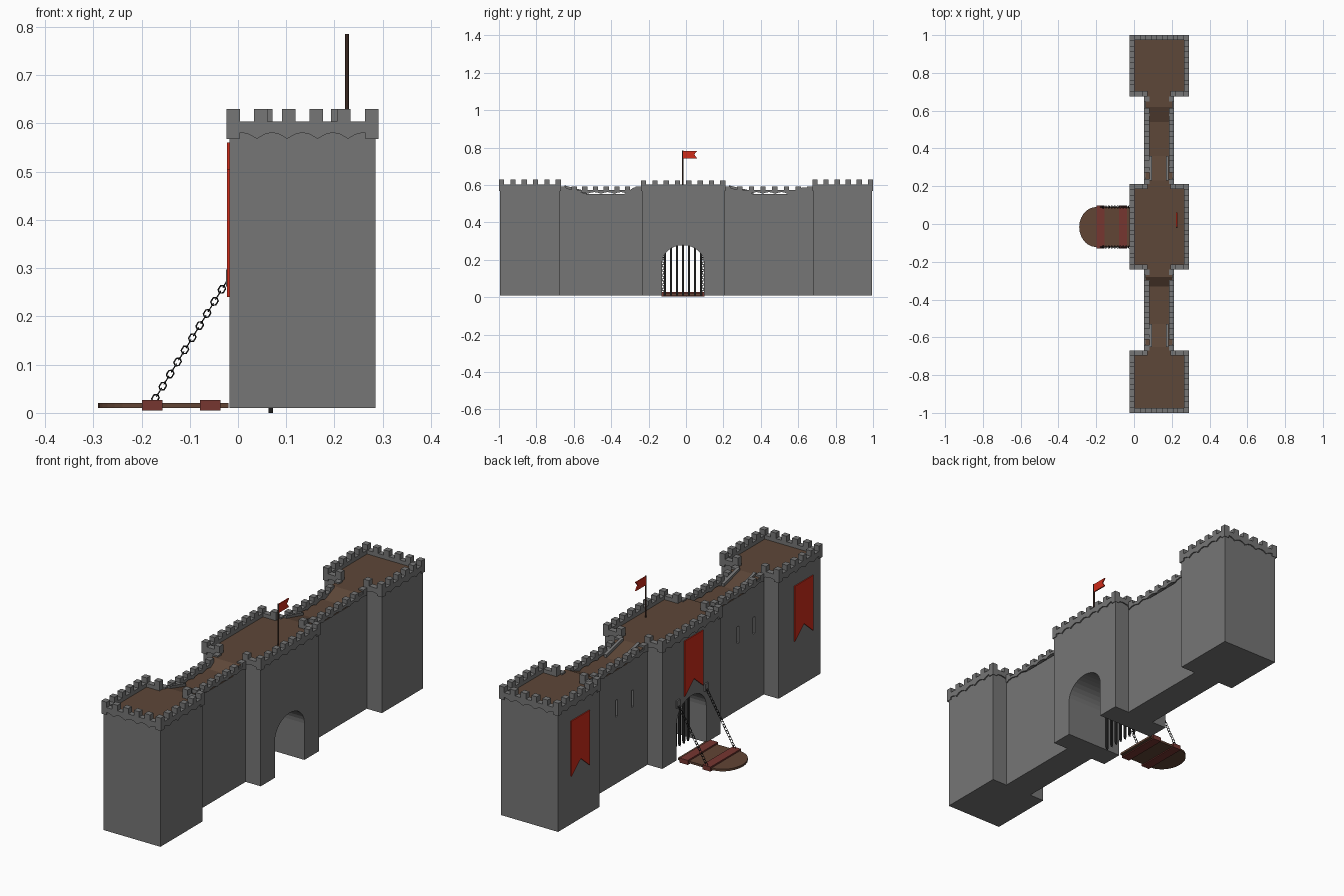
import bpy, bmesh, math
from mathutils import Vector

cube = bpy.data.objects.get("Cube")
if cube:
    bpy.data.objects.remove(cube)


def material(name, r, g, b):
    m = bpy.data.materials.new(name)
    m.use_nodes = True
    m.diffuse_color = (r, g, b, 1)
    node = next(n for n in m.node_tree.nodes if n.type == 'BSDF_PRINCIPLED')
    node.inputs["Base Color"].default_value = (r, g, b, 1)
    node.inputs["Roughness"].default_value = 0.9
    return m


STONE = material("stone_grey", .18, .18, .18)
EARTH = material("roof_brown", .11, .063, .04)
PLANK = material("plank_brown", .12, .058, .035)
BEAM = material("beam_red_brown", .18, .037, .03)
IRON = material("dark_iron", .02, .02, .02)
CLOTH = material("red_cloth", .62, .025, .01)
POLE = material("pole_brown", .07, .035, .025)

PLACE = {'x': lambda a, b, d: (d, a, b),
         'y': lambda a, b, d: (a, d, b),
         'z': lambda a, b, d: (a, b, d)}


def extrude(name, pts, axis, lo, hi, mat, roof=None):
    """Extrude a flat outline along an axis; upward faces high up may take a roof colour."""
    bm = bmesh.new()
    place = PLACE[axis]
    face = bm.faces.new([bm.verts.new(place(a, b, lo)) for a, b in pts])
    out = bmesh.ops.extrude_face_region(bm, geom=[face])
    moved = [v for v in out["geom"] if isinstance(v, bmesh.types.BMVert)]
    bmesh.ops.translate(bm, verts=moved, vec=place(0, 0, hi - lo))
    bmesh.ops.recalc_face_normals(bm, faces=bm.faces)
    if roof:
        for f in bm.faces:
            if f.normal.z > .5 and f.calc_center_median().z > .5:
                f.material_index = 1
    me = bpy.data.meshes.new(name)
    bm.to_mesh(me)
    bm.free()
    me.materials.append(mat)
    if roof:
        me.materials.append(roof)
    ob = bpy.data.objects.new(name, me)
    bpy.context.collection.objects.link(ob)
    return ob


def box(name, x, y, z, mat, roof=None):
    pts = [(x[0], y[0]), (x[1], y[0]), (x[1], y[1]), (x[0], y[1])]
    return extrude(name, pts, 'z', z[0], z[1], mat, roof)


MERLON, THICK = .028, .027


def battlement(name, axis, a0, a1, lo, z, count):
    """Wall strip with scalloped bottom and crenellated top."""
    tip, crown, top, peak = z
    length = a1 - a0
    arches = max(1, round(length / .068))
    pts = []
    for i in range(arches * 4):
        pts.append((a0 + length * i / (arches * 4),
                    tip + (crown - tip) * math.sin(math.pi * (i % 4) / 4)))
    pts.append((a1, tip))
    pitch = (length - MERLON) / (count - 1)
    for i in reversed(range(count)):
        s = a0 + i * pitch
        pts += [(s + MERLON, top), (s + MERLON, peak), (s, peak), (s, top)]
    pts = [p for i, p in enumerate(pts)
           if not (p[1] == top and (p[0] - a0 < 1e-5 or a1 - p[0] < 1e-5))]
    extrude(name, pts, axis, lo, lo + THICK, STONE)


X0, X1 = -.018, .285          # tower body
W0, W1 = .06, .205            # wall body
BASE, TOWER_Z, WALK_Z = .01, .586, .552
OVER = .006
MID = -.016                   # gate centre line


def tower_top(name, y0, y1, peak, count, openings):
    """Battlements on all four sides, with walkway openings where asked."""
    z = (.568, .581, .604, peak)
    px0, px1, py0, py1 = X0 - OVER, X1 + OVER, y0 - OVER, y1 + OVER
    for side, lo in (("outer", px0), ("inner", px1 - THICK)):
        battlement(f"{name}_{side}_battlement", 'x', py0, py1, lo, z, count)
    for side, lo in (("south", py0), ("north", py1 - THICK)):
        if side in openings:
            battlement(f"{name}_{side}_battlement_a", 'y', px0, W0 + .012, lo, z, 2)
            battlement(f"{name}_{side}_battlement_b", 'y', W1 - .012, px1, lo, z, 2)
        else:
            battlement(f"{name}_{side}_battlement", 'y', px0, px1, lo, z, 6)


# End towers
for name, y0, y1, opening in (("north_tower", .682, .994, "south"),
                              ("south_tower", -.994, -.675, "north")):
    box(name, (X0, X1), (y0, y1), (BASE, TOWER_Z), STONE, EARTH)
    tower_top(name, y0, y1, .63, 6, (opening,))

# Gatehouse with arched passage
G0, G1, R = -.235, .205, .112
arch = [(MID + R * math.cos(math.pi * i / 16), .185 + .093 * math.sin(math.pi * i / 16))
        for i in range(17)]
outline = ([(G0, BASE), (G0, TOWER_Z), (G1, TOWER_Z), (G1, BASE), (MID + R, BASE)]
           + arch + [(MID - R, BASE)])
extrude("gatehouse", outline, 'x', X0, X1, STONE, EARTH)
tower_top("gatehouse", G0, G1, .625, 8, ("south", "north"))


# Curtain walls with walkway ramps, arrow slits and battlements
def curtain_wall(name, y0, y1, ramp_low, ramp_high, slits):
    # ramp_low and ramp_high hold the (start, end) of the slopes at either end
    pts = [(y0, BASE), (y0, TOWER_Z), (ramp_low[0], TOWER_Z), (ramp_low[1], WALK_Z),
           (ramp_high[0], WALK_Z), (ramp_high[1], TOWER_Z), (y1, TOWER_Z), (y1, BASE)]
    wall = extrude(name, pts, 'x', W0, W1, STONE, EARTH)
    for y in slits:
        cutter = box("slit_cutter", (W0 - .05, W0 + .025), (y - .008, y + .008),
                     (.33, .41), STONE)
        cutter.hide_render = True
        mod = wall.modifiers.new("slit", 'BOOLEAN')
        mod.operation, mod.solver, mod.object = 'DIFFERENCE', 'EXACT', cutter
        bpy.context.view_layer.objects.active = wall
        bpy.ops.object.modifier_apply(modifier=mod.name)
        bpy.data.objects.remove(cutter)
    for side, lo in (("outer", W0 - OVER), ("inner", W1 + OVER - THICK)):
        battlement(f"{name}_{side}_battlement", 'x', y0 + OVER, y1 - OVER, lo,
                   (.553, .562, .574, .593), 8)
    # low rails along the longer ramp
    start, end = ramp_low
    rail = [(start, TOWER_Z - .02), (start, TOWER_Z + .012),
            (end, WALK_Z + .014), (end, WALK_Z - .01)]
    for side, x in (("outer", .082), ("inner", .169)):
        extrude(f"{name}_{side}_ramp_rail", rail, 'x', x, x + .014, STONE)


curtain_wall("north_wall", G1, .682, (.23, .36), (.54, .62), (.32, .44))
curtain_wall("south_wall", -.675, G0, (-.65, -.53), (-.33, -.28), (-.60, -.48))


# Banners hung on the gate side
def banner(name, y, top, bottom):
    w = .07
    pts = [(y - w, top), (y + w, top), (y + w, bottom), (y, bottom + .06), (y - w, bottom)]
    extrude(name, pts, 'x', X0 - .005, X0 + .002, CLOTH)


banner("north_banner", .828, .505, .24)
banner("gate_banner", -.03, .56, .295)
banner("south_banner", -.862, .505, .24)

# Flag and pole
bpy.ops.mesh.primitive_cylinder_add(vertices=8, radius=.004, depth=.205,
                                    location=(.226, -.018, .6825))
pole = bpy.context.object
pole.name = "flag_pole"
pole.data.materials.append(POLE)
extrude("flag", [(-.016, .742), (-.016, .783), (.06, .783), (.044, .763), (.06, .742)],
        'x', .223, .229, CLOTH)

# Portcullis bars with pointed feet
for i in range(7):
    y = MID + (i - 3) * .032
    w = .005
    extrude(f"portcullis_bar_{i + 1}",
            [(y - w, .285), (y - w, .014), (y, 0), (y + w, .014), (y + w, .285)],
            'x', .063, .073, IRON)

# Drawbridge deck, cross beams, chains and brackets
deck = [(-.02, MID - .106), (-.02, MID + .106)]
deck += [(-.2 - .09 * math.sin(math.pi * i / 14), MID + .106 * math.cos(math.pi * i / 14))
         for i in range(15)]
extrude("drawbridge_deck", deck, 'z', .01, .02, PLANK)
for name, x in (("far_beam", -.199), ("near_beam", -.079)):
    box(name, (x, x + .043), (MID - .115, MID + .115), (.005, .027), BEAM)


def chain(name, start, end, links=20):
    curve = bpy.data.curves.new(name, 'CURVE')
    curve.dimensions = '3D'
    curve.bevel_depth, curve.bevel_resolution = .0016, 0
    step = (end - start) / links
    along = step.normalized()
    across = (along.cross(Vector((0, 1, 0))), Vector((0, 1, 0)))
    for i in range(links):
        mid = start + step * (i + .5)
        spline = curve.splines.new('POLY')
        spline.points.add(5)
        spline.use_cyclic_u = True
        for k, p in enumerate(spline.points):
            t = math.tau * k / 6
            p.co = (*(mid + along * .0095 * math.cos(t)
                      + across[i % 2] * .007 * math.sin(t)), 1)
    curve.materials.append(IRON)
    ob = bpy.data.objects.new(name, curve)
    bpy.context.collection.objects.link(ob)
    bpy.ops.object.select_all(action='DESELECT')
    ob.select_set(True)
    bpy.context.view_layer.objects.active = ob
    bpy.ops.object.convert(target='MESH')


for side, y in (("north", MID + .106), ("south", MID - .106)):
    chain(f"{side}_chain", Vector((-.175, y, .024)), Vector((-.022, y, .275)))
    box(f"{side}_chain_bracket", (-.025, X0 + .002), (y - .012, y + .012), (.262, .297), STONE)
